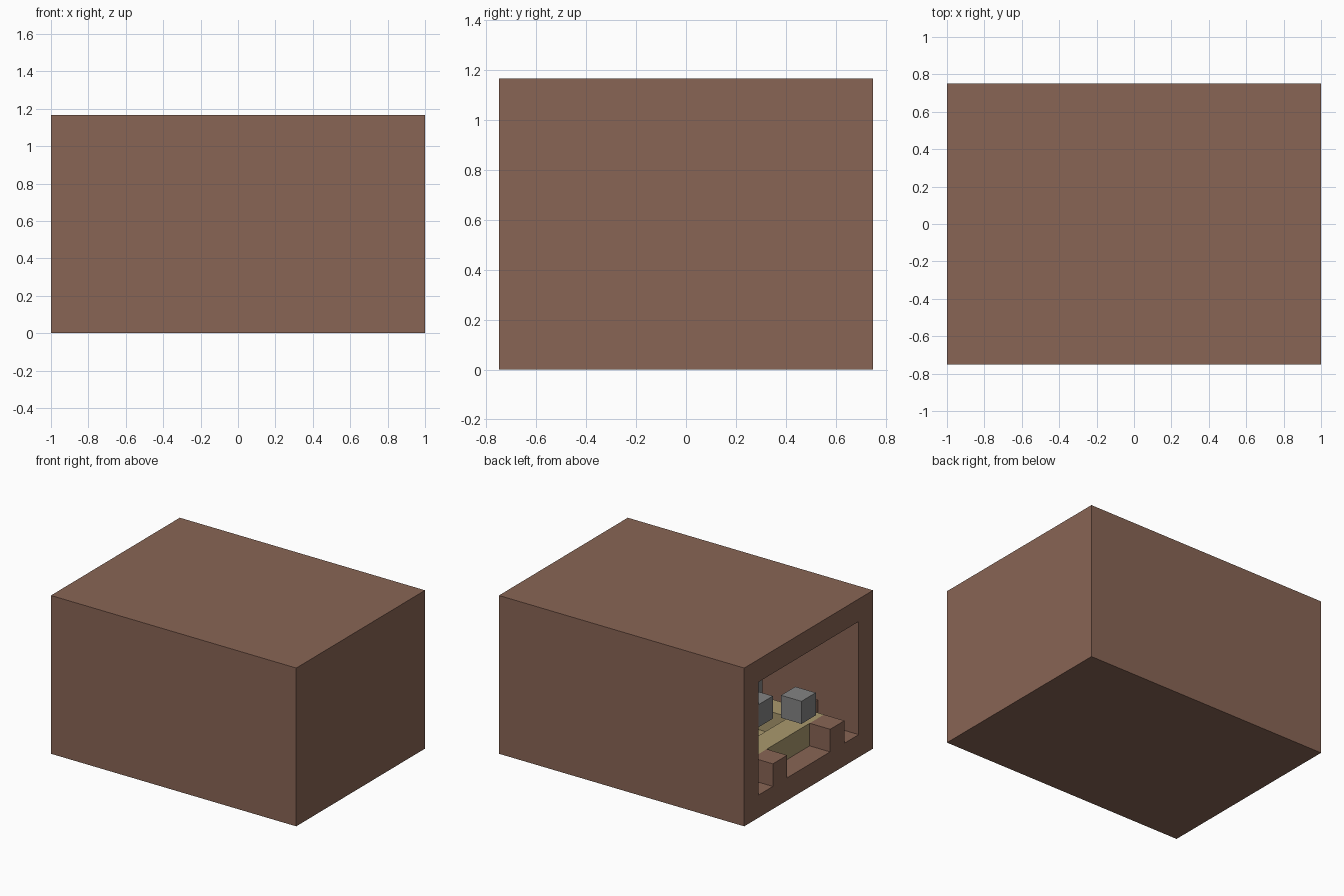
import bpy
import bmesh
from mathutils import Vector

old = bpy.data.objects.get("Cube")
if old:
    bpy.data.objects.remove(old, do_unlink=True)

U = 1 / 6                      # block size
LENGTH, DEPTH, HEIGHT = 12, 9, 7   # overall size in blocks


def material(name, rgb):
    m = bpy.data.materials.new(name)
    m.use_nodes = True
    m.diffuse_color = (*rgb, 1)
    m.node_tree.nodes["Principled BSDF"].inputs["Base Color"].default_value = (*rgb, 1)
    return m


brown = material("brown", (0.25, 0.13, 0.09))
khaki = material("khaki", (0.40, 0.32, 0.155))
grey = material("grey", (0.23, 0.23, 0.23))


def box(name, lo, hi, mat, open_side=None, hollow=0):
    """Box between block coordinates; open_side hollows it out from that side."""
    lo, hi = Vector(lo), Vector(hi)
    size, mid = (hi - lo) * U, (lo + hi) / 2 * U
    bm = bmesh.new()
    bmesh.ops.create_cube(bm, size=1)
    for v in bm.verts:
        v.co = Vector(a * b for a, b in zip(v.co, size)) + mid
        v.co -= Vector((LENGTH, DEPTH, 0)) * U / 2
    bm.normal_update()
    if open_side:
        side = Vector(open_side)
        face = max(bm.faces, key=lambda f: f.normal.dot(side))
        bmesh.ops.inset_region(bm, faces=[face], thickness=U, use_even_offset=True)
        inner = bmesh.ops.extrude_discrete_faces(bm, faces=[face])["faces"][0]
        bmesh.ops.translate(bm, verts=inner.verts, vec=-side * hollow * U)
    bmesh.ops.recalc_face_normals(bm, faces=bm.faces)
    mesh = bpy.data.meshes.new(name)
    bm.to_mesh(mesh)
    bm.free()
    mesh.materials.append(mat)
    obj = bpy.data.objects.new(name, mesh)
    bpy.context.collection.objects.link(obj)
    return obj


def block(name, corner, mat):
    return box(name, corner, Vector(corner) + Vector((1, 1, 1)), mat)


# Room shell, open at one end
box("room_shell", (0, 0, 0), (LENGTH, DEPTH, HEIGHT), brown, (-1, 0, 0), LENGTH - 1)

# Raised basin with a one-block rim
box("basin", (1, 2, 1), (10, 7, 2), khaki, (0, 0, 1), 0.95)

# Brown blocks around the basin
for y in (2, 6):
    block("end_block", (0, y, 1), brown)
for x in (2, 8):
    for y in (1, 7):
        block("side_block", (x, y, 1), brown)

# Loose grey cubes
for corner in ((0, 4, 3), (0, 7, 4), (4, 2, 2)):
    block("grey_cube", corner, grey)
